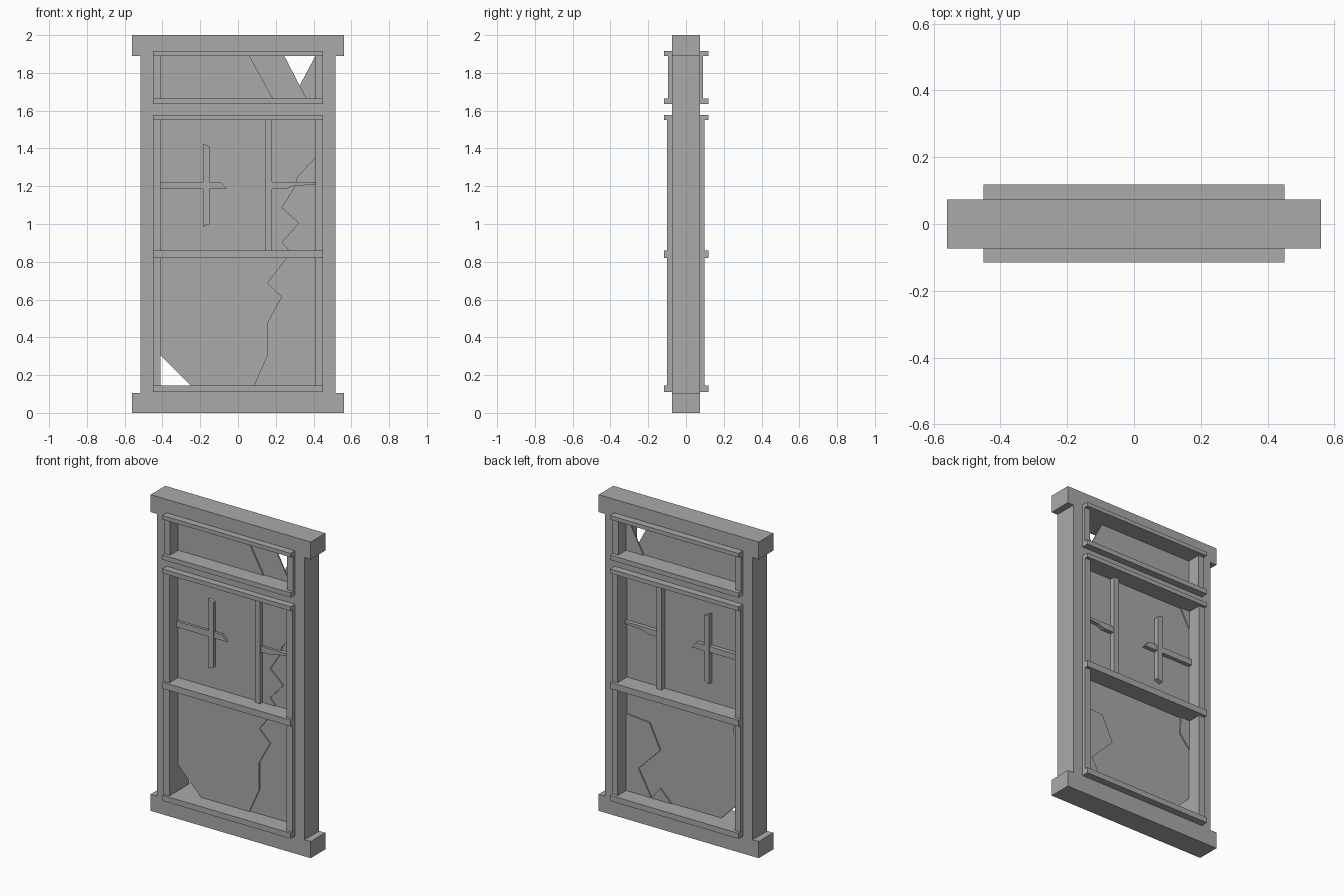
import bpy
from mathutils import Matrix

cube = bpy.data.objects.get("Cube")
if cube:
    bpy.data.objects.remove(cube, do_unlink=True)

grey = bpy.data.materials.new("plain_grey")
grey.use_nodes = True
grey.diffuse_color = (0.4, 0.4, 0.4, 1)
grey.node_tree.nodes["Principled BSDF"].inputs["Base Color"].default_value = (0.4, 0.4, 0.4, 1)


def plate(name, y0, y1, *outlines):
    """Upright slab from y0 to y1; outlines are (x, z) loops, inner loops become holes."""
    curve = bpy.data.curves.new(name, "CURVE")
    curve.dimensions = "2D"
    curve.fill_mode = "BOTH"
    curve.extrude = (y1 - y0) / 2
    for pts in outlines:
        spline = curve.splines.new("POLY")
        spline.points.add(len(pts) - 1)
        for point, (x, z) in zip(spline.points, pts):
            point.co = (x, z, 0, 1)
        spline.use_cyclic_u = True
    temp = bpy.data.objects.new(name + "_temp", curve)
    mesh = bpy.data.meshes.new_from_object(temp)
    bpy.data.objects.remove(temp)
    bpy.data.curves.remove(curve)
    mesh.transform(Matrix.Translation((0, (y0 + y1) / 2, 0)) @ Matrix.Rotation(1.5707963, 4, "X"))
    mesh.name = name
    mesh.materials.clear()
    mesh.materials.append(grey)
    for poly in mesh.polygons:
        poly.use_smooth = False
        poly.material_index = 0
    obj = bpy.data.objects.new(name, mesh)
    bpy.context.collection.objects.link(obj)
    return obj


def rect(x0, x1, z0, z1):
    return [(x0, z0), (x1, z0), (x1, z1), (x0, z1)]


# Opening half width, and outer half widths of casing, trim and jambs
IN, TRIM, JAMB, END = 0.41, 0.45, 0.517, 0.56

# Casing: lintel, jambs and sill in one piece with two openings
half = [(END, 0), (END, 0.105), (JAMB, 0.105), (JAMB, 1.89), (END, 1.89), (END, 2)]
casing = half + [(-x, z) for x, z in reversed(half)]
plate("casing", -0.073, 0.073, casing, rect(-IN, IN, 0.145, 1.55), rect(-IN, IN, 1.665, 1.89))

# Horizontal rails standing proud on both faces
for name, z0, z1 in (("bottom_rail", 0.11, 0.145), ("meeting_rail", 0.82, 0.86),
                     ("sash_top_rail", 1.55, 1.577), ("transom_bottom_rail", 1.635, 1.665),
                     ("transom_top_rail", 1.89, 1.915)):
    plate(name, -0.116, 0.118, rect(-TRIM, TRIM, z0, z1))

# Upright stiles beside each opening
for side, s in (("left", 1), ("right", -1)):
    x0, x1 = sorted((s * IN, s * TRIM))
    plate(side + "_sash_stile", -0.1, 0.097, rect(x0, x1, 0.145, 1.55))
    plate(side + "_transom_stile", -0.094, 0.091, rect(x0, x1, 1.665, 1.89))

# Broken glazing bars
plate("left_glazing_bar", -0.035, 0.037, rect(0.145, 0.18, 0.86, 1.55))
plate("left_cross_bar", -0.028, 0.03,
      [(0.18, 1.185), (0.25, 1.185), (0.29, 1.2), (IN, 1.21), (IN, 1.222), (0.18, 1.222)])
plate("right_glazing_bar", -0.032, 0.035,
      [(-0.185, 0.985), (-0.15, 1.0), (-0.15, 1.41), (-0.185, 1.425)])
plate("right_cross_bar", -0.028, 0.03,
      [(-IN, 1.185), (-0.06, 1.185), (-0.09, 1.222), (-IN, 1.222)])

# Main sash pane with a missing lower corner
corner = [(-IN, 0.305), (-0.25, 0.145)]
plate("sash_pane", -0.004, 0.004, corner + [(IN, 0.145), (IN, 1.55), (-IN, 1.55)])

# Overlapping jagged shards in front of and behind the sash pane
plate("front_shard", -0.012, -0.004, corner + [
    (0.087, 0.145), (0.156, 0.3), (0.156, 0.474), (0.233, 0.614), (0.156, 0.688),
    (0.282, 0.848), (0.233, 0.904), (0.324, 1.004), (0.233, 1.087), (0.296, 1.186),
    (0.317, 1.25), (IN, 1.35), (IN, 1.55), (-IN, 1.55)])
plate("back_shard", 0.004, 0.012, [
    (0.095, 0.145), (0.172, 0.222), (0.235, 0.145), (0.325, 0.307), (0.172, 0.462),
    (0.248, 0.618), (IN, 0.63), (IN, 0.145)])
plate("back_upper_chip", 0.004, 0.012, [(-IN, 1.43), (-0.345, 1.55), (-IN, 1.55)])
plate("back_lower_chip", 0.004, 0.012, [(-IN, 0.63), (-0.34, 0.71), (-0.345, 0.82), (-IN, 0.82)])

# Transom glass: two layers on one side, a small shard on the other
plate("transom_pane", -0.004, 0.004, [(-IN, 1.665), (0.362, 1.665), (0.245, 1.89), (-IN, 1.89)])
plate("transom_front_shard", -0.012, -0.004,
      [(-IN, 1.665), (0.185, 1.665), (0.06, 1.89), (-IN, 1.89)])
plate("transom_back_shard", 0.004, 0.012, [(0.29, 1.665), (IN, 1.665), (IN, 1.89)])
